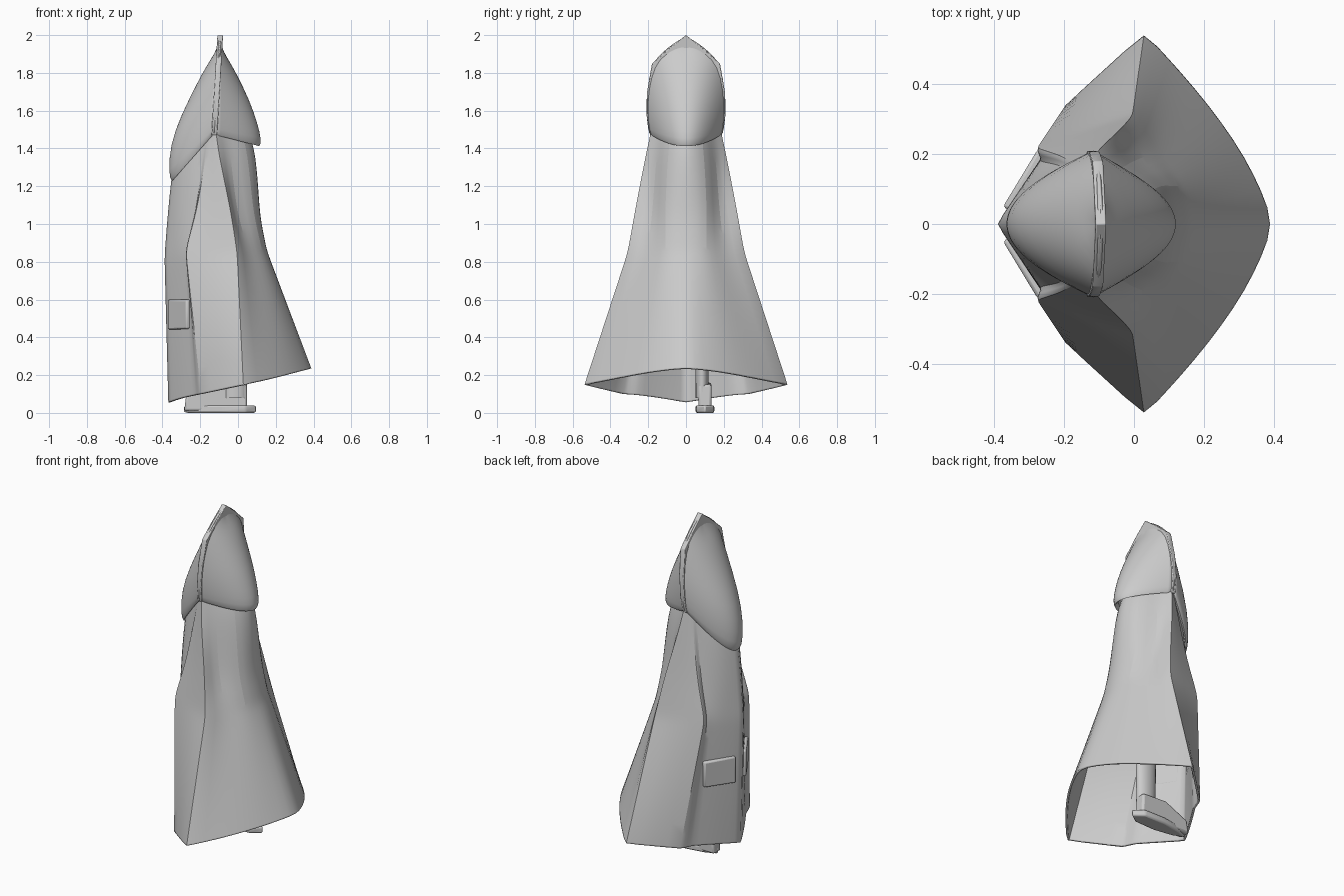
import bpy, bmesh, math
from mathutils import Vector

cube = bpy.data.objects.get("Cube")
if cube:
    bpy.data.objects.remove(cube)

grey = bpy.data.materials.new("cloth_grey")
grey.use_nodes = True
colour = (0.6, 0.6, 0.6, 1)
grey.diffuse_color = colour
grey.node_tree.nodes["Principled BSDF"].inputs["Base Color"].default_value = colour


def finish(name, bm, angle=50):
    bmesh.ops.recalc_face_normals(bm, faces=bm.faces)
    mesh = bpy.data.meshes.new(name)
    bm.to_mesh(mesh)
    bm.free()
    obj = bpy.data.objects.new(name, mesh)
    bpy.context.collection.objects.link(obj)
    mesh.materials.append(grey)
    bpy.ops.object.select_all(action='DESELECT')
    bpy.context.view_layer.objects.active = obj
    obj.select_set(True)
    bpy.ops.object.shade_smooth_by_angle(angle=math.radians(angle))
    return obj


def loft(rings, creases):
    """Skin open rings of points; creases maps a column to its sharpness."""
    bm = bmesh.new()
    layer = bm.edges.layers.float.new("crease_edge")
    rows = [[bm.verts.new(p) for p in ring] for ring in rings]
    for low, high in zip(rows, rows[1:]):
        for i in range(len(low) - 1):
            bm.faces.new((low[i], low[i + 1], high[i + 1], high[i]))
        for column, sharp in creases.items():
            bm.edges.get((low[column], high[column]))[layer] = sharp
    return bm


def cloth(obj, mirror=False, levels=2, thickness=0.012):
    if mirror:
        mod = obj.modifiers.new("mirror", 'MIRROR')
        mod.use_axis = (False, True, False)
    mod = obj.modifiers.new("smooth", 'SUBSURF')
    mod.levels = mod.render_levels = levels
    mod = obj.modifiers.new("thickness", 'SOLIDIFY')
    mod.thickness = thickness
    mod.offset = -1


# Coat: half sections from front middle, past the front step and side ridge, to back middle
hem = [(-.372, 0, .055), (-.30, .14, .08), (-.225, .26, .095), (-.2, .335, .10),
       (.03, .545, .15), (.175, .39, .18), (.325, .19, .22), (.402, 0, .24)]
waist = [(-.392, 0, .83), (-.325, .10, .83), (-.268, .18, .85), (-.283, .215, .86),
         (.0, .313, .85), (.055, .2, .84), (.14, .11, .86), (.155, 0, .86)]
chest = [(-.37, 0, 1.1), (-.315, .10, 1.1), (-.215, .17, 1.1), (-.215, .195, 1.1),
         (-.04, .268, 1.1), (-.03, .165, 1.08), (.095, .125, 1.08), (.116, 0, 1.06)]
collar = [(-.34, 0, 1.38), (-.295, .09, 1.38), (-.18, .155, 1.38), (-.168, .172, 1.38),
          (-.105, .212, 1.38), (-.05, .155, 1.38), (.065, .105, 1.38), (.105, 0, 1.38)]
neck = [(-.28, 0, 1.52), (-.26, .07, 1.52), (-.17, .14, 1.52), (-.15, .155, 1.52),
        (-.12, .18, 1.52), (-.07, .13, 1.52), (.02, .08, 1.52), (.05, 0, 1.52)]


def between(a, b, t):
    return [Vector(p).lerp(Vector(q), t) for p, q in zip(a, b)]


rings = [hem, between(hem, waist, .04), between(hem, waist, .5),
         between(hem, waist, .9), waist, between(waist, chest, .4), chest,
         collar, neck]
cloth(finish("coat", loft(rings, {0: .7, 2: .6, 3: .8, 4: .95, 7: .3}), 40), mirror=True)

# Hood lobes: each level is (seam height, half width, middle height, middle x)
front_levels = [(1.50, .17, 1.27, -.32), (1.47, .19, 1.205, -.352),
                (1.50, .20, 1.27, -.37), (1.58, .21, 1.42, -.36),
                (1.70, .21, 1.57, -.305), (1.85, .18, 1.75, -.215),
                (1.91, .125, 1.84, -.165), (1.96, .06, 1.90, -.125),
                (1.99, .01, 1.95, -.105)]
back_levels = [(1.50, .17, 1.44, .09), (1.46, .19, 1.395, .118),
               (1.50, .20, 1.45, .125), (1.58, .21, 1.53, .105),
               (1.70, .21, 1.65, .065), (1.85, .18, 1.80, -.01),
               (1.91, .125, 1.86, -.045), (1.96, .06, 1.91, -.075),
               (1.99, .01, 1.95, -.09)]


def hood_lobe(name, levels, steps=14):
    rings = []
    for seam_z, width, mid_z, mid_x in levels:
        seam_x = -.127 + (seam_z - 1.45) * .06
        ring = []
        for i in range(steps + 1):
            t = 1 - 2 * i / steps
            s = 1 - abs(t) ** 2
            ring.append((seam_x + (mid_x - seam_x) * s, width * t,
                         seam_z + (mid_z - seam_z) * s))
        rings.append(ring)
    cloth(finish(name, loft(rings, {0: 1, steps: 1})), levels=1, thickness=.008)


hood_lobe("hood_front", front_levels)
hood_lobe("hood_back", back_levels)


def slab(name, outline, offset, bevel):
    """Extrude a flat outline along offset."""
    bm = bmesh.new()
    face = bm.faces.new([bm.verts.new(p) for p in outline])
    extruded = bmesh.ops.extrude_face_region(bm, geom=[face])["geom"]
    bmesh.ops.translate(bm, vec=offset,
                        verts=[g for g in extruded if isinstance(g, bmesh.types.BMVert)])
    obj = finish(name, bm)
    mod = obj.modifiers.new("soft_edges", 'BEVEL')
    mod.width = bevel
    mod.segments = 2


# Raised seam between the two lobes
half = [(.09, 1.93), (.18, 1.85), (.206, 1.7), (.208, 1.57), (.19, 1.47)]
contour = [(0, 2)] + half + [(-y, z) for y, z in reversed(half)]
slab("hood_seam", [(-.142 + (z - 1.45) * .06, y, z) for y, z in contour],
     (.03, 0, 0), .004)

# Pocket flaps on the front panels
for side, label in ((1, "left"), (-1, "right")):
    a, b = Vector((-.358, side * .04, 0)), Vector((-.258, side * .205, 0))
    out = Vector((-.87, side * .5, 0)) * .02
    corners = [a + Vector((0, 0, .44)), b + Vector((0, 0, .445)),
               b + Vector((0, 0, .60)), a + Vector((0, 0, .60))]
    slab("pocket_" + label, [c - out * .6 for c in corners], out * 1.5, .009)

# Leg, shoe and sole under the hem
bm = bmesh.new()
bmesh.ops.create_cone(bm, cap_ends=True, segments=16, radius1=.034, radius2=.04, depth=.6)
bmesh.ops.scale(bm, verts=bm.verts, vec=(1.8, 1, 1))
bmesh.ops.translate(bm, verts=bm.verts, vec=(-.015, .085, .38))
finish("leg", bm)
shoe = [(-.285, .01), (-.275, .09), (-.12, .16), (.045, .15), (.05, .01)]
slab("shoe", [(x, .065, z) for x, z in shoe], (0, .07, 0), .012)
sole = [(.1, .1), (.04, .148), (-.1, .15), (-.22, .13), (-.29, .1),
        (-.22, .07), (-.1, .05), (.04, .055)]
slab("sole", [(x, y, 0) for x, y in sole], (0, 0, .04), .01)
